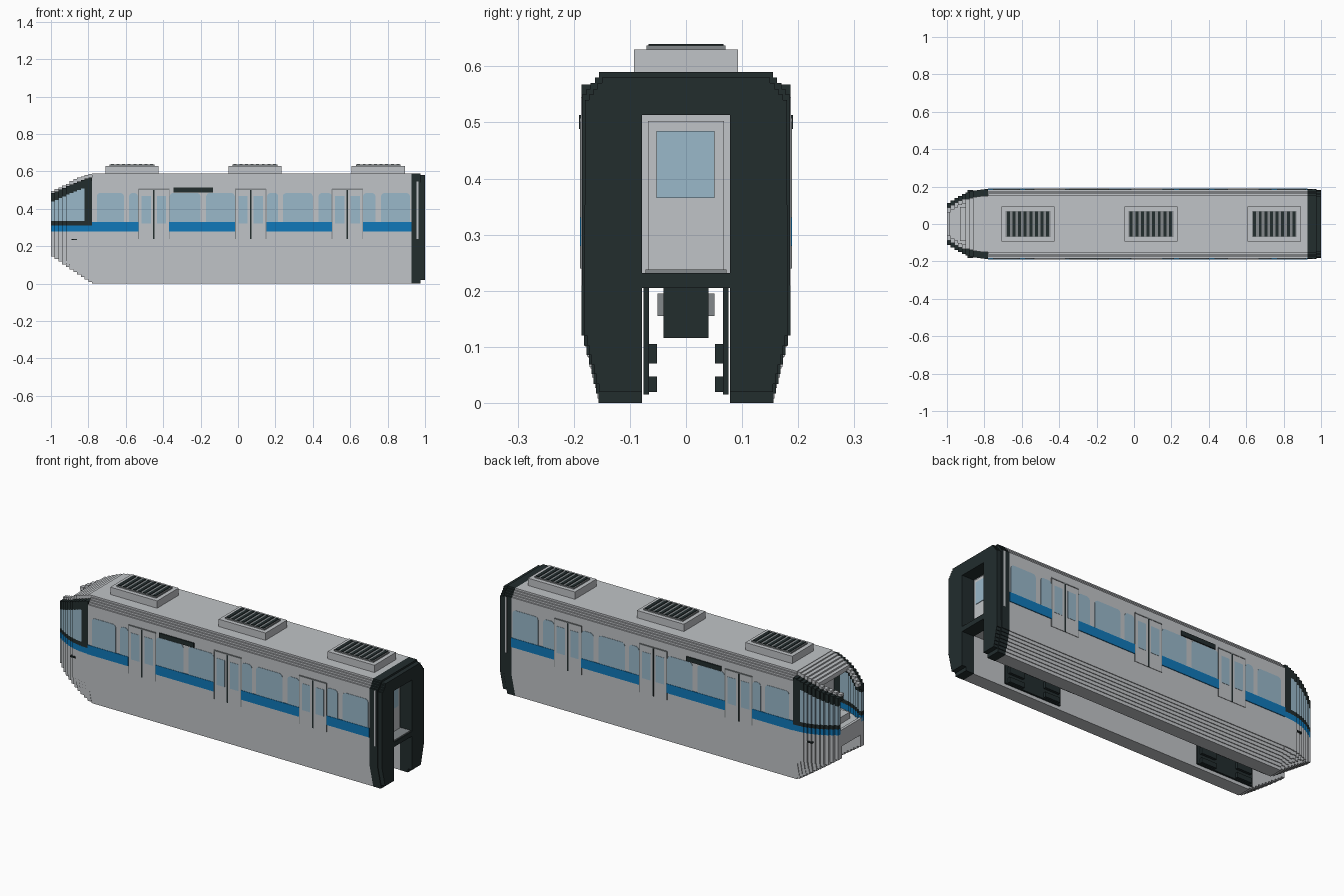
import bpy, bmesh

cube = bpy.data.objects.get("Cube")
if cube:
    bpy.data.objects.remove(cube, do_unlink=True)


def material(name, rgb):
    m = bpy.data.materials.new(name)
    m.use_nodes = True
    m.diffuse_color = (*rgb, 1)
    m.node_tree.nodes["Principled BSDF"].inputs["Base Color"].default_value = (*rgb, 1)
    return m


GREY = material("body grey", (0.53, 0.55, 0.57))
BLUE = material("stripe blue", (0.005, 0.19, 0.49))
DARK = material("charcoal", (0.016, 0.026, 0.027))
GLASS = material("window glass", (0.32, 0.48, 0.59))
MID = material("mid grey", (0.23, 0.25, 0.26))


def prism(bm, pts, axis, a, b):
    """Extrude a 2D outline from a to b along x (pts are y,z) or y (pts are x,z)."""
    place = (lambda p, t: (t, p[0], p[1])) if axis == "x" else (lambda p, t: (p[0], t, p[1]))
    lo = [bm.verts.new(place(p, a)) for p in pts]
    hi = [bm.verts.new(place(p, b)) for p in pts]
    bm.faces.new(lo)
    bm.faces.new(hi[::-1])
    n = len(pts)
    for i in range(n):
        j = (i + 1) % n
        bm.faces.new((lo[i], hi[i], hi[j], lo[j]))


def rect(a0, a1, b0, b1):
    return [(a0, b0), (a1, b0), (a1, b1), (a0, b1)]


def part(name, mat, prisms):
    """One object from a list of (outline, axis, start, end)."""
    bm = bmesh.new()
    for p in prisms:
        prism(bm, *p)
    bmesh.ops.recalc_face_normals(bm, faces=bm.faces[:])
    me = bpy.data.meshes.new(name)
    bm.to_mesh(me)
    bm.free()
    me.materials.append(mat)
    ob = bpy.data.objects.new(name, me)
    bpy.context.collection.objects.link(ob)
    return ob


def box(x0, x1, y0, y1, z0, z1):
    return (rect(y0, y1, z0, z1), "x", x0, x1)


def sides(x0, x1, y0, y1, z0, z1):
    """The same box on both sides of the car."""
    return [box(x0, x1, y0, y1, z0, z1), box(x0, x1, -y1, -y0, z0, z1)]


def stairs(p, q, n):
    """Stepped line from p to q."""
    out = []
    for i in range(n):
        y0, y1 = (p[0] + (q[0] - p[0]) * k / n for k in (i, i + 1))
        z0, z1 = (p[1] + (q[1] - p[1]) * k / n for k in (i, i + 1))
        out += [(y0, z0), (y0, z1)] if q[0] > p[0] else [(y0, z0), (y1, z0)]
    return out + [q]


def skirt(w, zb):
    """Outer edge of the tapered lower side."""
    if zb >= 0.11:
        return [(w, zb)]
    return stairs((w - 0.03 * (1 - zb / 0.12), zb), (w, 0.12), max(2, int((0.12 - zb) / 0.017)))


def mirrored(half):
    return half + [(-y, z) for y, z in reversed(half)]


ROOF_EDGE = stairs((0.185, 0.55), (0.155, 0.59), 4)
SLOT = [(0.08, 0.21)]

# Main body with the open rail channel underneath
half = SLOT + [(0.08, 0)] + skirt(0.185, 0) + ROOF_EDGE
part("body", GREY, [(mirrored(half), "x", -0.78, 0.927)])

# Stepped nose, one slice at a time
N = 11
lower, stripe, dark, glass, roof = [], [], [], [], []
for i in range(N):
    t = (i + 0.6) / N
    x1 = -0.78 - 0.02 * i
    x0 = x1 - 0.02
    w = 0.186 - 0.08 * t ** 2.2
    zb = 0.15 * t
    zt = 0.59 - 0.09 * t ** 1.2
    h = SLOT + [(0.08, zb)] + skirt(w, zb) + [(w, 0.28)]
    lower.append((mirrored(h), "x", x0, x1))
    inner = w - 0.02
    stripe += sides(x0, x1, inner, w, 0.28, 0.312)
    dark += sides(x0, x1, inner, w, 0.312, 0.335)
    edge = zt - 0.065
    (glass if i > 1 else dark).extend(sides(x0, x1, inner, w, 0.335, edge))
    dark += sides(x0, x1, inner, w, edge, zt - 0.02)
    dark += sides(x0, x1, inner - 0.025, inner, edge + 0.02, zt - 0.02)
    if i < 6:
        roof.append(box(x0, x1, 0.035 - w, w - 0.035, zt - 0.025, zt))
    else:
        roof += sides(x0, x1, w - 0.05, w - 0.025, zt - 0.025, zt - 0.008)
part("nose_lower", GREY, lower)
part("nose_stripe", BLUE, stripe)
part("nose_frame", DARK, dark)
part("nose_side_glass", GLASS, glass)
part("nose_roof", GREY, roof)
part("cab_console", GREY, [box(-0.93, -0.88, -0.09, 0.09, 0.28, 0.315),
                           box(-1.0, -0.985, -0.1, 0.1, 0.28, 0.3),
                           box(-0.87, -0.82, -0.03, 0.03, 0.28, 0.34)])
part("nose_handles", DARK, sides(-0.89, -0.86, 0.16, 0.182, 0.233, 0.24))

# Side windows with clipped upper corners
wins = []
for a, b in [(-0.755, -0.61), (-0.583, -0.535), (-0.365, -0.2), (-0.17, -0.017),
             (0.155, 0.215), (0.24, 0.4), (0.43, 0.503), (0.668, 0.735), (0.765, 0.92)]:
    c = 0.016
    o = [(a, 0.33), (b, 0.33), (b, 0.485 - c), (b - c / 3, 0.485 - c / 3), (b - c, 0.485),
         (a + c, 0.485), (a + c / 3, 0.485 - c / 3), (a, 0.485 - c)]
    wins += [(o, "y", 0.184, 0.187), (o, "y", -0.187, -0.184)]
part("side_windows", GLASS, wins)

# Blue waist stripe between the doors
st = []
for a, b in [(-0.78, -0.533), (-0.368, -0.015), (0.152, 0.503), (0.668, 0.927)]:
    st += sides(a, b, 0.184, 0.189, 0.28, 0.331)
part("waist_stripe", BLUE, st)

# Double sliding doors
leaf, pane, seam, rim = [], [], [], []
for c in (-0.45, 0.068, 0.585):
    leaf += sides(c - 0.082, c + 0.082, 0.184, 0.1875, 0.24, 0.505)
    seam += sides(c - 0.004, c + 0.004, 0.184, 0.189, 0.24, 0.503)
    rim += sides(c - 0.083, c + 0.083, 0.184, 0.1895, 0.502, 0.508)
    for s in (-1, 1):
        pane += sides(c + s * 0.041 - 0.025, c + s * 0.041 + 0.025, 0.184, 0.189, 0.322, 0.468)
        rim += sides(c + s * 0.082 - 0.002, c + s * 0.082 + 0.002, 0.184, 0.1885, 0.24, 0.505)
part("door_leaves", GREY, leaf)
part("door_glass", GLASS, pane)
part("door_seams", DARK, seam)
part("door_rims", MID, rim)
part("destination_displays", DARK, sides(-0.345, -0.135, 0.184, 0.191, 0.488, 0.513))

# Roof units with slatted grilles
base, grille, slats = [], [], []
for c in (-0.567, 0.09, 0.75):
    base.append(box(c - 0.142, c + 0.142, -0.093, 0.093, 0.588, 0.63))
    grille.append(box(c - 0.12, c + 0.12, -0.07, 0.07, 0.63, 0.637))
    for k in range(8):
        s = c - 0.105 + 0.03 * k
        slats.append(box(s - 0.008, s + 0.008, -0.067, 0.067, 0.635, 0.64))
part("roof_units", GREY, base)
part("roof_grilles", MID, grille)
part("roof_slats", DARK, slats)

# Gangway portal at the rear: a thick ring and a slightly smaller outer ring
ring = []
for x0, x1, d, z0 in [(0.927, 0.975, 0.0, 0.0), (0.975, 1.0, 0.005, 0.02)]:
    col = [(0.078, z0)] + [(y - d, max(z, z0)) for y, z in skirt(0.186, 0)]
    col += [(y - d, z - 2 * d) for y, z in ROOF_EDGE] + [(0.078, 0.59 - 2 * d)]
    ring += [(col, "x", x0, x1), ([(-y, z) for y, z in col], "x", x0, x1)]
    ring += [box(x0, x1, -0.078, 0.078, 0.513, 0.59 - 2 * d),
             box(x0, x1, -0.078, 0.078, 0.205, 0.232)]
part("gangway_portal", DARK, ring)
part("gangway_trim", GREY, sides(0.955, 0.966, 0.18, 0.1875, 0.24, 0.545))
part("gangway_sill", MID, [box(0.93, 0.995, -0.072, 0.072, 0.232, 0.238)])
part("end_door", GREY, [box(0.926, 0.935, -0.068, 0.068, 0.236, 0.503)])
part("end_door_glass", GLASS, [box(0.934, 0.938, -0.053, 0.051, 0.365, 0.485)])

# Two bogies inside the rail channel
frame, hub = [], []
for c in (0.57, -0.62):
    frame.append(box(c - 0.15, c + 0.15, -0.04, 0.04, 0.116, 0.212))
    frame += sides(c - 0.17, c + 0.17, 0.066, 0.076, 0.015, 0.212)
    hub.append(box(c - 0.1, c + 0.1, -0.051, 0.051, 0.155, 0.195))
    for k in (-0.11, 0.11):
        for z0, z1 in ((0.07, 0.105), (0.02, 0.047)):
            frame += sides(c + k - 0.045, c + k + 0.045, 0.052, 0.067, z0, z1)
part("bogie_frames", DARK, frame)
part("bogie_hubs", MID, hub)
